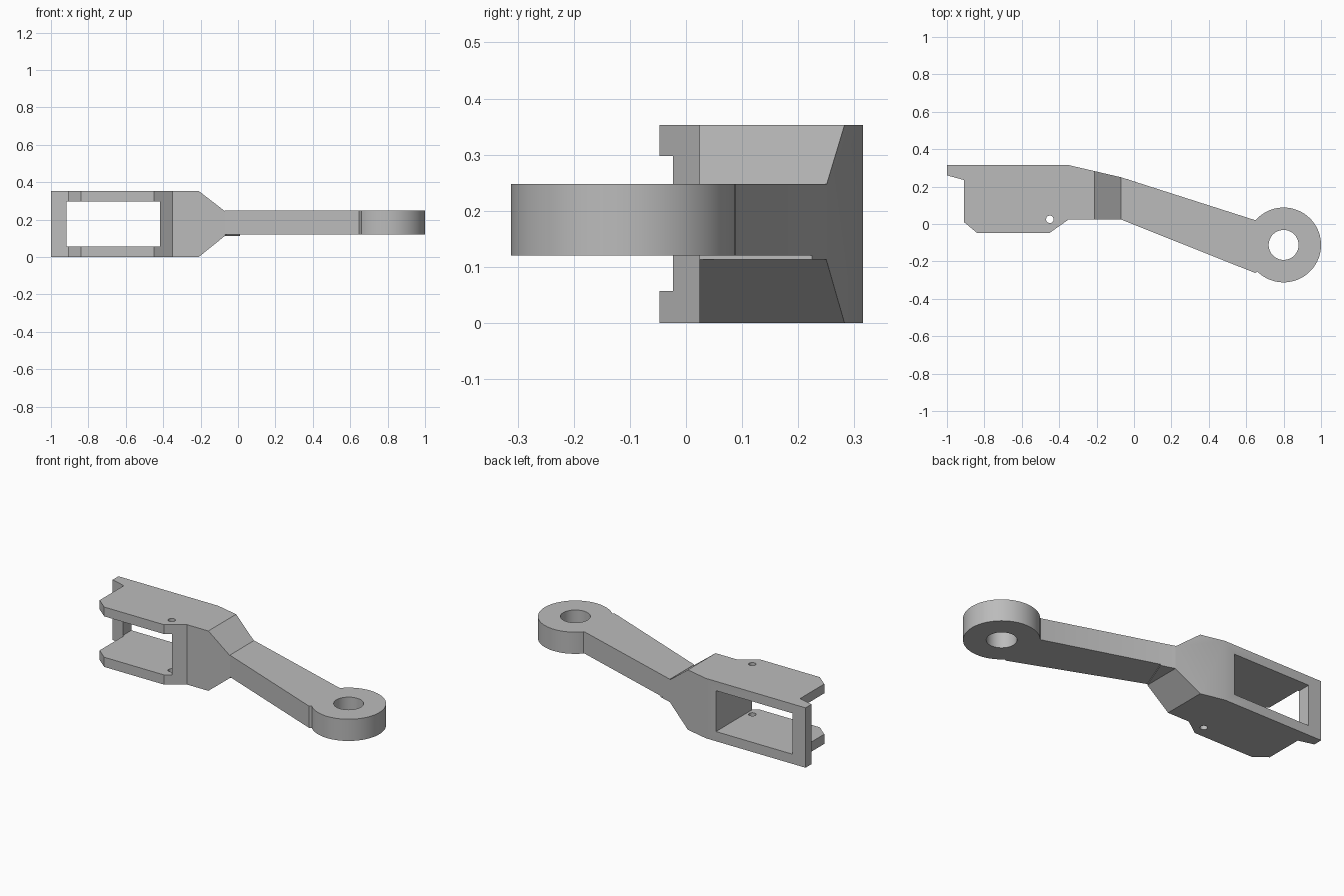
import bpy, bmesh, math
from mathutils import Vector

cube = bpy.data.objects.get("Cube")
if cube:
    bpy.data.objects.remove(cube, do_unlink=True)

grey = bpy.data.materials.new("light grey metal")
grey.use_nodes = True
grey.diffuse_color = (0.5, 0.5, 0.5, 1)
grey.node_tree.nodes["Principled BSDF"].inputs["Base Color"].default_value = (0.5, 0.5, 0.5, 1)


def prism(name, points, depth):
    """Extrude a closed polygon of 3D points along the depth vector."""
    bm = bmesh.new()
    face = bm.faces.new([bm.verts.new(p) for p in points])
    top = bmesh.ops.extrude_face_region(bm, geom=[face])["geom"]
    bmesh.ops.translate(bm, vec=Vector(depth),
                        verts=[v for v in top if isinstance(v, bmesh.types.BMVert)])
    bmesh.ops.recalc_face_normals(bm, faces=bm.faces[:])
    mesh = bpy.data.meshes.new(name)
    bm.to_mesh(mesh)
    bm.free()
    mesh.materials.append(grey)
    ob = bpy.data.objects.new(name, mesh)
    bpy.context.collection.objects.link(ob)
    return ob


def plan(name, outline, z0, z1):
    return prism(name, [(x, y, z0) for x, y in outline], (0, 0, z1 - z0))


def elevation(name, outline, y0, y1):
    return prism(name, [(x, y0, z) for x, z in outline], (0, y1 - y0, 0))


def disc(name, cx, cy, r, z0, z1, sides):
    turn = [2 * math.pi * i / sides for i in range(sides)]
    return plan(name, [(cx + r * math.cos(a), cy + r * math.sin(a)) for a in turn], z0, z1)


def combine(ob, tool, operation):
    """Apply a boolean and discard its tool."""
    mod = ob.modifiers.new(operation, "BOOLEAN")
    mod.operation, mod.object, mod.solver = operation, tool, "EXACT"
    bpy.context.view_layer.objects.active = ob
    bpy.ops.object.modifier_apply(modifier=mod.name)
    bpy.data.objects.remove(tool, do_unlink=True)


H = 0.353                      # height of the forked block
ARM_LOW, ARM_HIGH = 0.12, 0.248
ROOT = -0.07                   # where the arm meets the block

# Forked block: plan outline trimmed by a tapering side profile
fork = plan("fork_block", [
    (-1, 0.315), (-0.35, 0.315), (ROOT, 0.25), (ROOT, 0.024), (-0.35, 0.024),
    (-0.45, -0.047), (-0.84, -0.047), (-0.909, 0.01), (-0.909, 0.235), (-1, 0.26)], 0, H)
taper = elevation("taper_profile", [
    (-1.1, -0.1), (-0.348, -0.106), (ROOT, 0.113), (ROOT + 0.05, 0.113),
    (ROOT + 0.05, 0.245), (ROOT, 0.245), (-0.336, 0.45), (-1.1, 0.45)], -1, 1)
bpy.data.objects.remove(taper, do_unlink=True)
taper = elevation("taper_profile", [
    (-1.1, 0), (-0.21, 0), (ROOT, 0.113), (ROOT, 0.245), (-0.21, H), (-1.1, H)], -1, 1)
combine(fork, taper, "INTERSECT")

# Window through the block and the pin hole through both prongs
combine(fork, elevation("window_cutter", [
    (-0.916, 0.057), (-0.416, 0.057), (-0.416, 0.298), (-0.916, 0.298)], -1, 1), "DIFFERENCE")
combine(fork, disc("pin_cutter", -0.45, 0.025, 0.02, -0.1, 0.5, 32), "DIFFERENCE")

# Thin triangular lip under the arm root
plan("root_lip", [(ROOT, 0.024), (0.01, 0.225), (ROOT, 0.25)], 0.113, ARM_LOW)

# Angled arm ending in a round eye
arm = plan("arm_with_eye", [
    (ROOT, 0.25), (0.643, 0.022), (0.665, 0.022), (0.665, -0.25),
    (0.648, -0.262), (ROOT, 0.024)], ARM_LOW, ARM_HIGH)
combine(arm, disc("eye_ring", 0.8, -0.112, 0.2, ARM_LOW, ARM_HIGH, 96), "UNION")
combine(arm, disc("eye_cutter", 0.8, -0.112, 0.08, -0.1, 0.5, 64), "DIFFERENCE")

# Smooth round walls, sharp corners
for ob in (fork, arm):
    bpy.ops.object.select_all(action="DESELECT")
    ob.select_set(True)
    bpy.context.view_layer.objects.active = ob
    bpy.ops.object.shade_smooth_by_angle(angle=math.radians(20))
